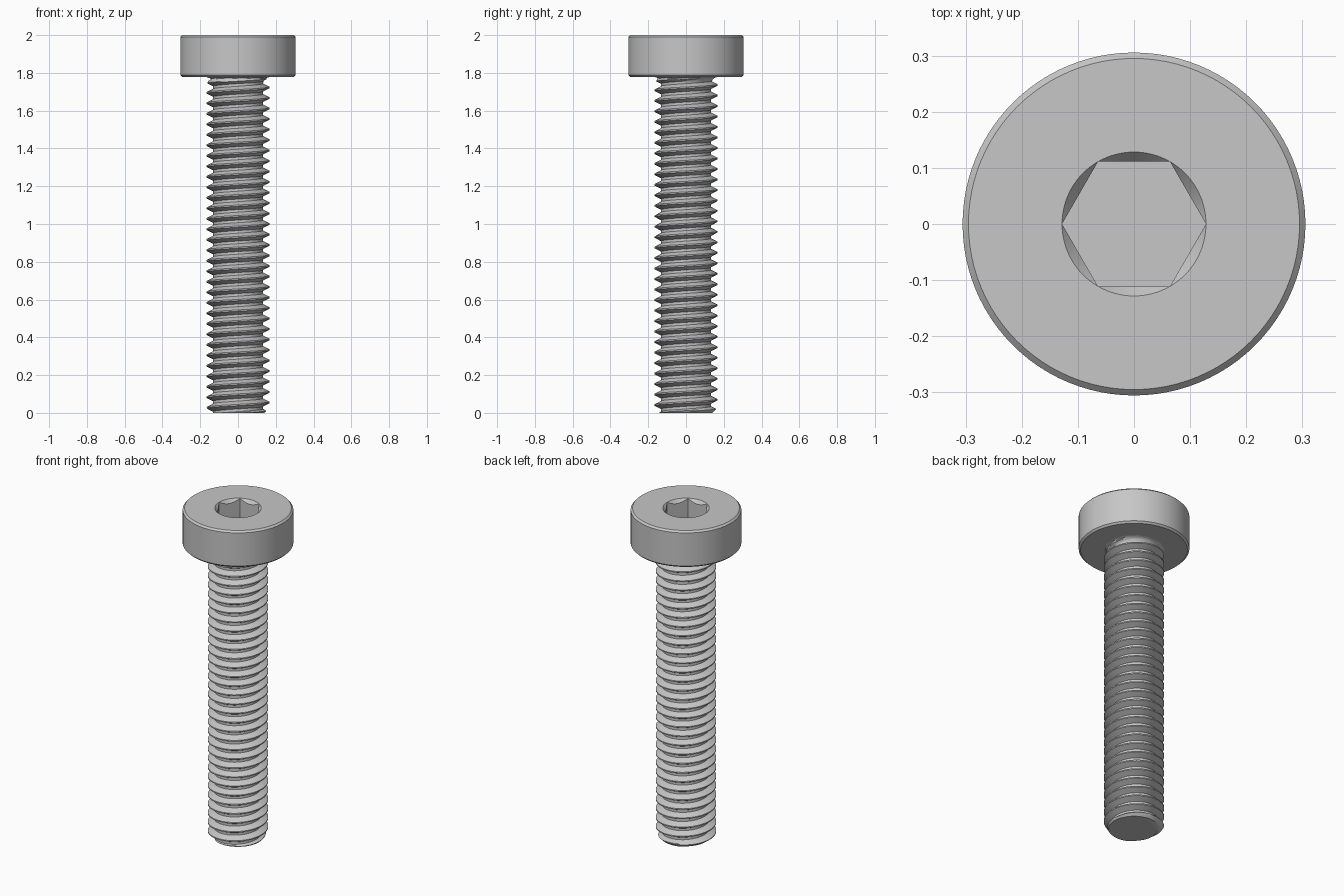
import bpy
import bmesh
from math import cos, sin, pi, sqrt, radians

cube = bpy.data.objects.get("Cube")
if cube:
    bpy.data.objects.remove(cube, do_unlink=True)

# One plain metal colour
GREY = (0.57, 0.57, 0.57, 1.0)
steel = bpy.data.materials.new("grey_steel")
steel.use_nodes = True
steel.diffuse_color = GREY
steel.node_tree.nodes["Principled BSDF"].inputs["Base Color"].default_value = GREY

MM = 1 / 9                    # scale of one millimetre
TOP, UNDER = 2.0, 16 * MM     # top and underside of the head
PITCH = 0.5 * MM
MAJOR, MINOR = 1.5 * MM, 1.19 * MM


def finish(bm, name):
    bmesh.ops.remove_doubles(bm, verts=bm.verts, dist=1e-5)
    bmesh.ops.recalc_face_normals(bm, faces=bm.faces)
    mesh = bpy.data.meshes.new(name)
    bm.to_mesh(mesh)
    bm.free()
    mesh.materials.append(steel)
    obj = bpy.data.objects.new(name, mesh)
    bpy.context.collection.objects.link(obj)
    bpy.ops.object.select_all(action='DESELECT')
    obj.select_set(True)
    bpy.context.view_layer.objects.active = obj
    bpy.ops.object.shade_smooth_by_angle(angle=radians(30))
    return obj


# Head with chamfered rims and a countersunk hex socket
def build_head(sides=96):
    radius, bevel = 2.75 * MM, 0.0105
    apothem = MM
    mouth = apothem / cos(pi / 6)
    floor = TOP - 0.15

    def hexagon(a):
        return apothem / cos(a % (pi / 3) - pi / 6)

    # Each ring gives (radius, height) at an angle
    rings = [
        lambda a: (0.1, UNDER),
        lambda a: (radius - bevel, UNDER),
        lambda a: (radius, UNDER + bevel),
        lambda a: (radius, TOP - bevel),
        lambda a: (radius - bevel, TOP),
        lambda a: (mouth, TOP),
        lambda a: (hexagon(a), TOP - (mouth - hexagon(a)) * 1.2),
        lambda a: (hexagon(a), floor),
    ]
    bm = bmesh.new()
    grid = []
    for ring in rings:
        row = []
        for i in range(sides):
            a = 2 * pi * i / sides
            r, z = ring(a)
            row.append(bm.verts.new((r * cos(a), r * sin(a), z)))
        grid.append(row)
    for low, high in zip(grid, grid[1:]):
        for i in range(sides):
            j = (i + 1) % sides
            bm.faces.new((low[i], low[j], high[j], high[i]))
    bm.faces.new(grid[0])
    bm.faces.new(grid[-1])
    return finish(bm, "socket_head")


# Shank radius: thread form, end chamfer and fillet below the head
def shank_radius(turn, z):
    phase = (z / PITCH - turn) % 1
    d = min(phase, 1 - phase)
    t = min(max((d - 1 / 16) / (5 / 16), 0), 1)
    r = MAJOR + (MINOR - MAJOR) * t
    r = min(r, 0.14 + z)
    k = min(max((z - UNDER + 0.038) / 0.038, 0), 1)
    r = min(r, MAJOR - 0.02 * k)
    return max(r, MINOR + 0.034 * (1 - sqrt(1 - k * k)))


# Shank whose mesh rows follow the right-handed helix
def build_shank(sides=72):
    flank = [1 / 16 + 5 / 16 * s / 4 for s in range(5)]
    steps = flank + [1 - u for u in reversed(flank)]
    n = len(steps)
    levels = [k + u for k in range(-2, 34) for u in steps]
    bm = bmesh.new()
    columns = []
    for i in range(sides):
        turn = i / sides
        a = 2 * pi * turn
        col = []
        for level in levels:
            z = min(max((level + turn) * PITCH, 0), UNDER)
            r = shank_radius(turn, z)
            col.append(bm.verts.new((r * cos(a), r * sin(a), z)))
        columns.append(col)
    for i in range(sides):
        here = columns[i]
        # The last column meets the first one a full turn higher
        there = columns[i + 1] if i + 1 < sides else columns[0][n:]
        for j in range(min(len(here), len(there)) - 1):
            bm.faces.new((here[j], there[j], there[j + 1], here[j + 1]))
    bmesh.ops.remove_doubles(bm, verts=bm.verts, dist=1e-5)
    # Flat tip
    rim = [e for e in bm.edges if e.is_boundary
           and all(v.co.z < 1e-5 for v in e.verts)]
    bmesh.ops.holes_fill(bm, edges=rim, sides=0)
    return finish(bm, "threaded_shank")


build_head()
build_shank()
